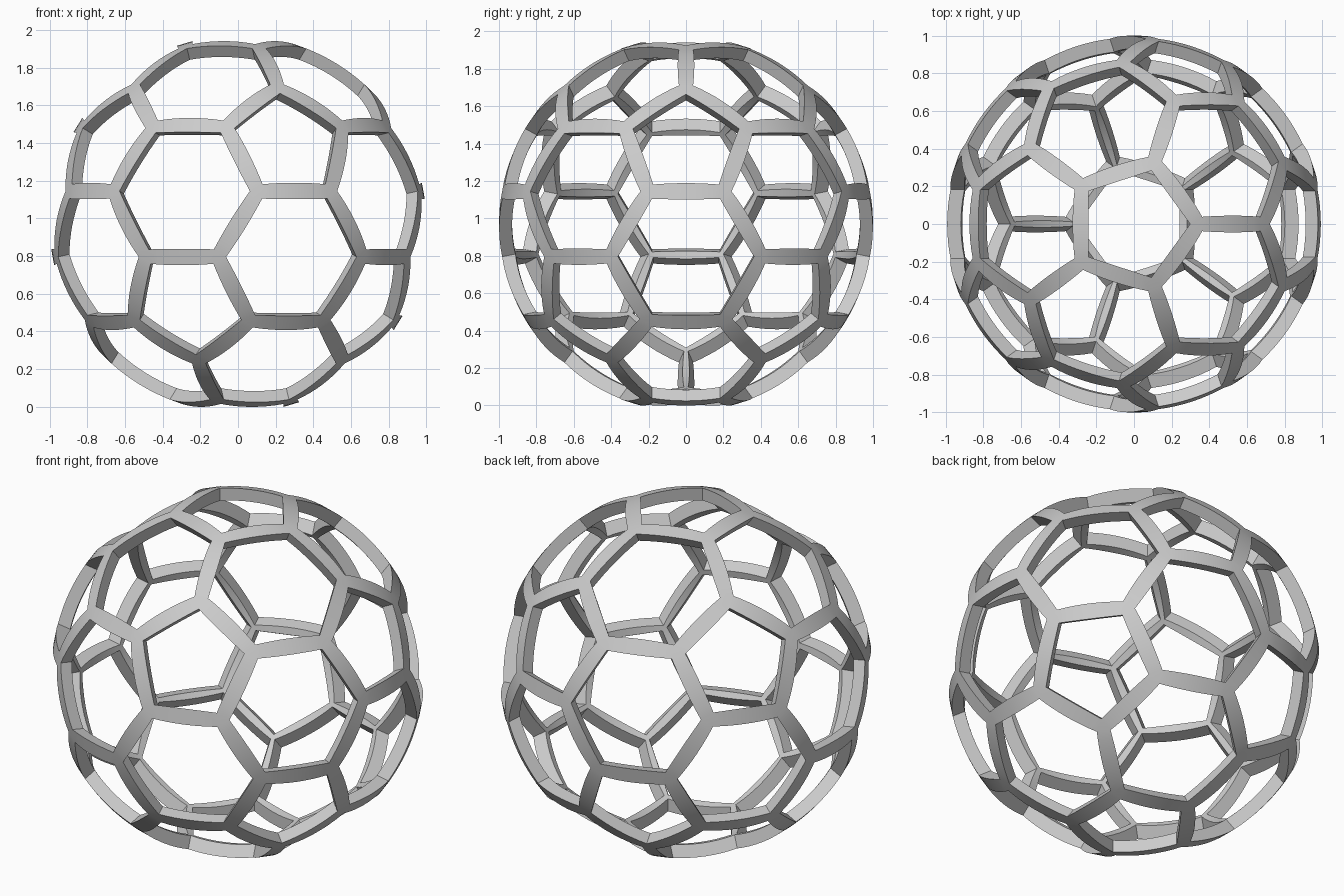
import bpy
import bmesh
from math import sin, cos, pi, sqrt, radians
from itertools import combinations
from mathutils import Vector

OUTER, INNER = 1.0, 0.93
CENTRE_Z = 0.97
APOTHEM = {5: 0.241, 6: 0.315}   # hole size by number of sides
STEPS = 8

if "Cube" in bpy.data.objects:
    bpy.data.objects.remove(bpy.data.objects["Cube"], do_unlink=True)


# Icosahedron directions: two poles and two staggered rings
def ring(start, z):
    r = sqrt(1 - z * z)
    return [Vector((r * cos(radians(start + 72 * i)), r * sin(radians(start + 72 * i)), z))
            for i in range(5)]


up = Vector((0, 0, 1))
ico = [up, -up] + ring(0, 1 / sqrt(5)) + ring(36, -1 / sqrt(5))


def near(a, b):
    return a.dot(b) > 0.4


# Panel directions (pentagons and hexagons) and lattice corners
hexes = [(a + b + c).normalized() for a, b, c in combinations(ico, 3)
         if near(a, b) and near(b, c) and near(a, c)]
corners = [(2 * a + b) / 3 for a in ico for b in ico if a is not b and near(a, b)]
panels = []
for n in ico + hexes:
    top = max(v.dot(n) for v in corners)
    panels.append((n, {i for i, v in enumerate(corners) if v.dot(n) > top - 0.001}))


def hole_edge(panel, i, j, radius):
    """Points along one side of a straight-walled hole, lifted onto a sphere."""
    n, members = panel
    sides = len(members)
    reach = APOTHEM[sides] / cos(pi / sides)
    a, b = [(corners[k] - n * corners[k].dot(n)).normalized() * reach for k in (i, j)]
    flat = [a.lerp(b, s / STEPS) for s in range(STEPS + 1)]
    return [p + n * sqrt(radius ** 2 - p.length_squared) for p in flat]


bm = bmesh.new()


def add_face(points):
    bm.faces.new([bm.verts.new(p) for p in points])


def bridge(row_a, row_b):
    for s in range(STEPS):
        add_face((row_a[s], row_a[s + 1], row_b[s + 1], row_b[s]))


# Struts: curved outer and inner skins plus the two hole walls
for i, j in combinations(range(len(corners)), 2):
    pair = [p for p in panels if i in p[1] and j in p[1]]
    if len(pair) != 2:
        continue
    outer = [hole_edge(p, i, j, OUTER) for p in pair]
    inner = [hole_edge(p, i, j, INNER) for p in pair]
    bridge(*outer)
    bridge(*inner)
    for o, n in zip(outer, inner):
        bridge(o, n)

# Joints: a small triangle where three struts meet
for i in range(len(corners)):
    around = [p for p in panels if i in p[1]]
    for radius in (OUTER, INNER):
        add_face([hole_edge(p, i, i, radius)[0] for p in around])

bmesh.ops.remove_doubles(bm, verts=bm.verts[:], dist=0.0005)
bmesh.ops.recalc_face_normals(bm, faces=bm.faces[:])
bmesh.ops.translate(bm, verts=bm.verts[:], vec=(0, 0, CENTRE_Z))

mesh = bpy.data.meshes.new("lattice_ball")
bm.to_mesh(mesh)
bm.free()
ball = bpy.data.objects.new("lattice_ball", mesh)
bpy.context.collection.objects.link(ball)

# Plain grey material
grey = bpy.data.materials.new("light_grey")
grey.use_nodes = True
colour = (0.6, 0.6, 0.6, 1)
grey.diffuse_color = colour
grey.node_tree.nodes["Principled BSDF"].inputs["Base Color"].default_value = colour
mesh.materials.append(grey)

bpy.ops.object.select_all(action="DESELECT")
ball.select_set(True)
bpy.context.view_layer.objects.active = ball
bpy.ops.object.shade_smooth_by_angle(angle=radians(30))
